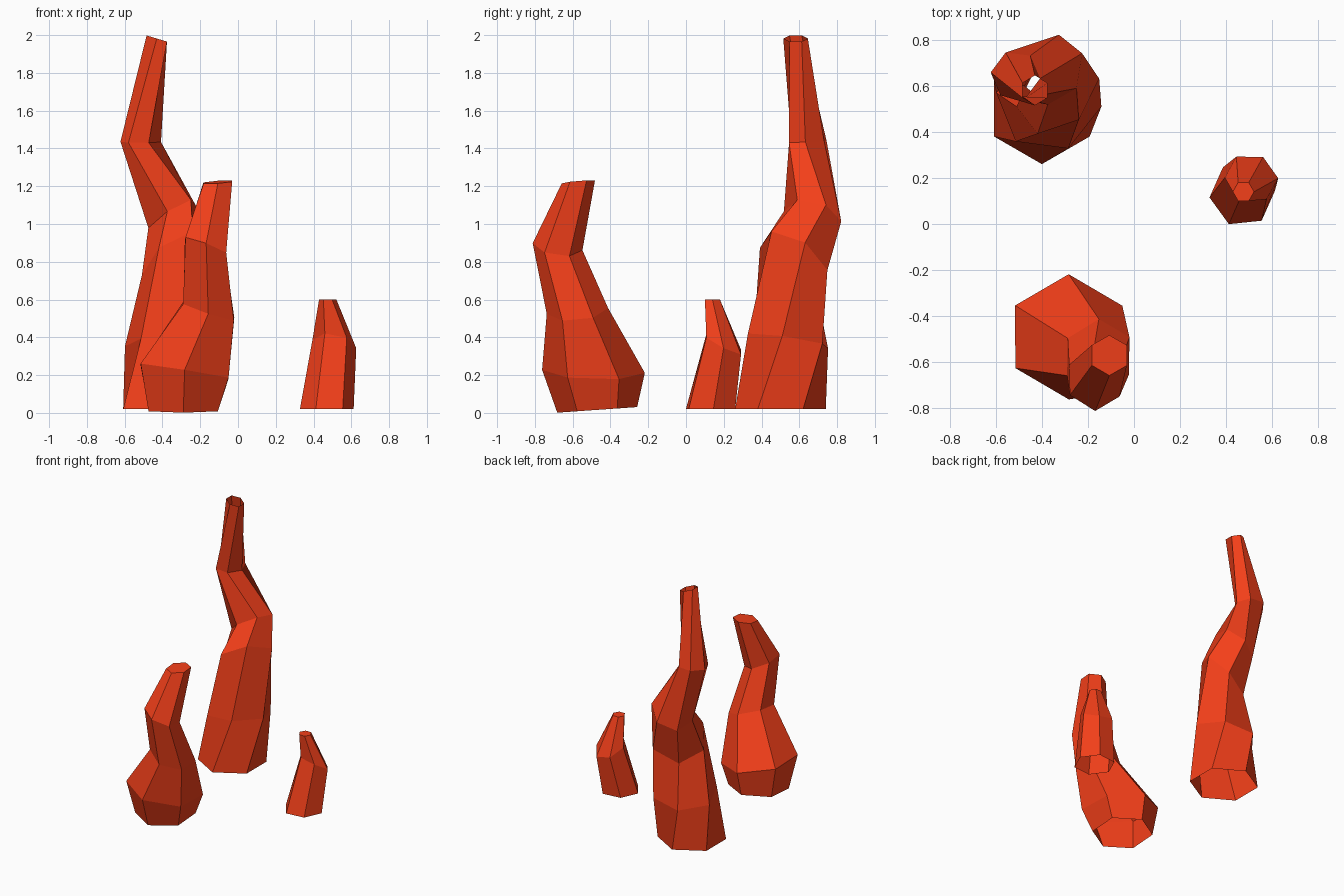
import bpy, bmesh
from math import cos, sin, radians, tau
from mathutils import Vector

if "Cube" in bpy.data.objects:
    bpy.data.objects.remove(bpy.data.objects["Cube"])

mat = bpy.data.materials.new("orange_red")
mat.diffuse_color = (0.9, 0.05, 0.01, 1)
mat.use_nodes = True
mat.node_tree.nodes["Principled BSDF"].inputs["Base Color"].default_value = mat.diffuse_color


def ring(cx, cy, cz, r, angle, sx=0, sy=0):
    """Six-sided ring, tilted so that its plane rises by sx along x and sy along y."""
    tilt = Vector((0, 0, 1)).rotation_difference(Vector((-sx, -sy, 1)))
    start = radians(angle)
    return [Vector((cx, cy, cz)) +
            tilt @ Vector((r * cos(start + i * tau / 6), r * sin(start + i * tau / 6), 0))
            for i in range(6)]


def spire(name, sections, capped):
    """Loft a tube through tilted rings; the base stays open."""
    bm = bmesh.new()
    rings = [[bm.verts.new(p) for p in ring(*s)] for s in sections]
    for low, high in zip(rings, rings[1:]):
        for i in range(6):
            j = (i + 1) % 6
            bm.faces.new((low[i], low[j], high[j], high[i]))
    if capped:
        bm.faces.new(rings[-1])
    mesh = bpy.data.meshes.new(name)
    bm.to_mesh(mesh)
    bm.free()
    mesh.materials.append(mat)
    bpy.context.collection.objects.link(bpy.data.objects.new(name, mesh))


# Tall twisted tube, open at the top
spire("tall_tube", [
    (-.40, .50, .02, .240, 270),
    (-.37, .54, .38, .232, 292, .10, -.15),
    (-.33, .57, .815, .208, 310, .72, -.69),
    (-.35, .67, 1.04, .156, 324, .65, -.28),
    (-.515, .645, 1.435, .108, 293, 0, .05),
    (-.43, .58, 1.982, .065, 330, -.30, 0),
], capped=False)

# Bulbous middle tube
spire("middle_tube", [
    (-.29, -.47, .016, .212, 270, 0, .07),
    (-.283, -.49, .22, .272, 270, -.16, -.03),
    (-.155, -.575, .54, .163, 270, -.33, .10),
    (-.172, -.68, .88, .133, 270, -.38, -.15),
    (-.107, -.57, 1.222, .088, 270, .07, .08),
], capped=True)

# Small tube
spire("small_tube", [
    (.47, .13, .02, .143, 246),
    (.51, .20, .365, .118, 242, -.20, -.50),
    (.475, .14, .60, .046, 240),
], capped=True)
